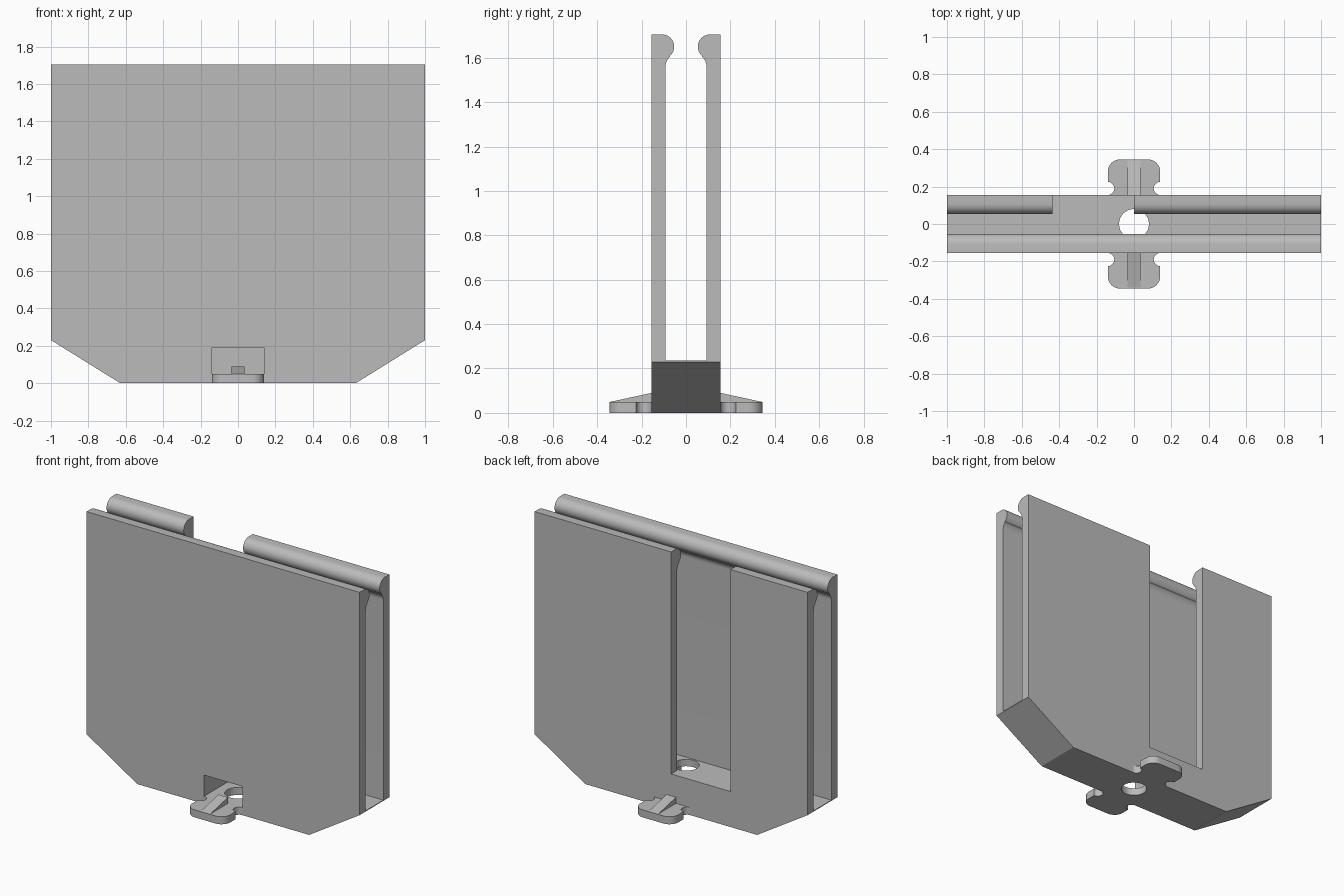
import bpy, bmesh, math
from mathutils import Vector

cube = bpy.data.objects.get("Cube")
if cube:
    bpy.data.objects.remove(cube, do_unlink=True)

grey = bpy.data.materials.new("plain_grey")
grey.use_nodes = True
COLOUR = (0.5, 0.5, 0.5, 1)
grey.diffuse_color = COLOUR
grey.node_tree.nodes["Principled BSDF"].inputs["Base Color"].default_value = COLOUR

HALF, DEPTH, HEIGHT = 1.0, 0.155, 1.705
INNER, FLOOR, PLATE = 0.092, 0.235, 0.05


def prism(name, points, shift):
    """Extrude a closed outline of 3D points along shift."""
    bm = bmesh.new()
    face = bm.faces.new([bm.verts.new(p) for p in points])
    new = bmesh.ops.extrude_face_region(bm, geom=[face])["geom"]
    bmesh.ops.translate(bm, vec=shift, verts=[v for v in new if isinstance(v, bmesh.types.BMVert)])
    bmesh.ops.recalc_face_normals(bm, faces=bm.faces)
    mesh = bpy.data.meshes.new(name)
    bm.to_mesh(mesh)
    bm.free()
    mesh.materials.append(grey)
    obj = bpy.data.objects.new(name, mesh)
    bpy.context.collection.objects.link(obj)
    return obj


def box(name, x0, x1, y0, y1, z0, z1):
    return prism(name, [(x0, y0, z0), (x1, y0, z0), (x1, y1, z0), (x0, y1, z0)], (0, 0, z1 - z0))


def arc(cx, cy, r, start, end, steps=10):
    angles = [math.radians(start + (end - start) * i / steps) for i in range(steps + 1)]
    return [(cx + r * math.cos(a), cy + r * math.sin(a)) for a in angles]


def cut(obj, cutter):
    mod = obj.modifiers.new(cutter.name, 'BOOLEAN')
    mod.operation = 'DIFFERENCE'
    mod.solver = 'EXACT'
    mod.object = cutter
    cutter.hide_render = True
    cutter.hide_set(True)


def smooth(obj):
    bpy.ops.object.select_all(action='DESELECT')
    obj.select_set(True)
    bpy.context.view_layer.objects.active = obj
    bpy.ops.object.shade_smooth_by_angle(angle=math.radians(30))


# Holder body: U-shaped section with a rounded bead along each inner top edge
bead = arc(0.108, HEIGHT - 0.055, 0.055, 90, 230)
hollow = arc(0.032, 1.56, 0.06, 48, 0)
half = [(DEPTH, 0), (DEPTH, HEIGHT)] + bead + hollow + [(INNER, FLOOR)]
section = half + [(-y, z) for y, z in reversed(half)]
body = prism("holder_body", [(-HALF, y, z) for y, z in section], (2 * HALF, 0, 0))

# Sloping lower corners
bm = bmesh.new()
bm.from_mesh(body.data)
for side in (-1, 1):
    bmesh.ops.bisect_plane(bm, geom=bm.verts[:] + bm.edges[:] + bm.faces[:],
                           plane_co=(side * 0.63, 0, 0),
                           plane_no=Vector((side * 0.23, 0, -0.37)), clear_outer=True)
    bmesh.ops.holes_fill(bm, edges=[e for e in bm.edges if e.is_boundary])
bmesh.ops.recalc_face_normals(bm, faces=bm.faces)
bm.to_mesh(body.data)
bm.free()

# Back wall opening, front pocket and round floor hole
cut(body, box("back_opening_cutter", -0.435, 0, INNER - 0.06, 0.3, FLOOR, 2))
cut(body, box("front_pocket_cutter", -0.14, 0.14, -0.3, INNER, PLATE, 0.19))
cut(body, prism("floor_hole_cutter",
                [(x, y, -0.1) for x, y in arc(0, 0, 0.08, 0, 348.75, 31)], (0, 0, 0.5)))
smooth(body)

# Notched feet with a sloping rib, front and back
for name, side in (("front", -1), ("back", 1)):
    edge = arc(0.14, 0.19, 0.035, 270, 90) + arc(0.075, 0.28, 0.065, 0, 90)
    outline = edge + [(-x, y) for x, y in reversed(edge)]
    foot = prism(name + "_foot", [(x, side * y, 0) for x, y in outline], (0, 0, PLATE))
    smooth(foot)
    rib = [(DEPTH, PLATE), (0.34, PLATE), (DEPTH, 0.09)]
    prism(name + "_rib", [(-0.035, side * y, z) for y, z in rib], (0.07, 0, 0))
